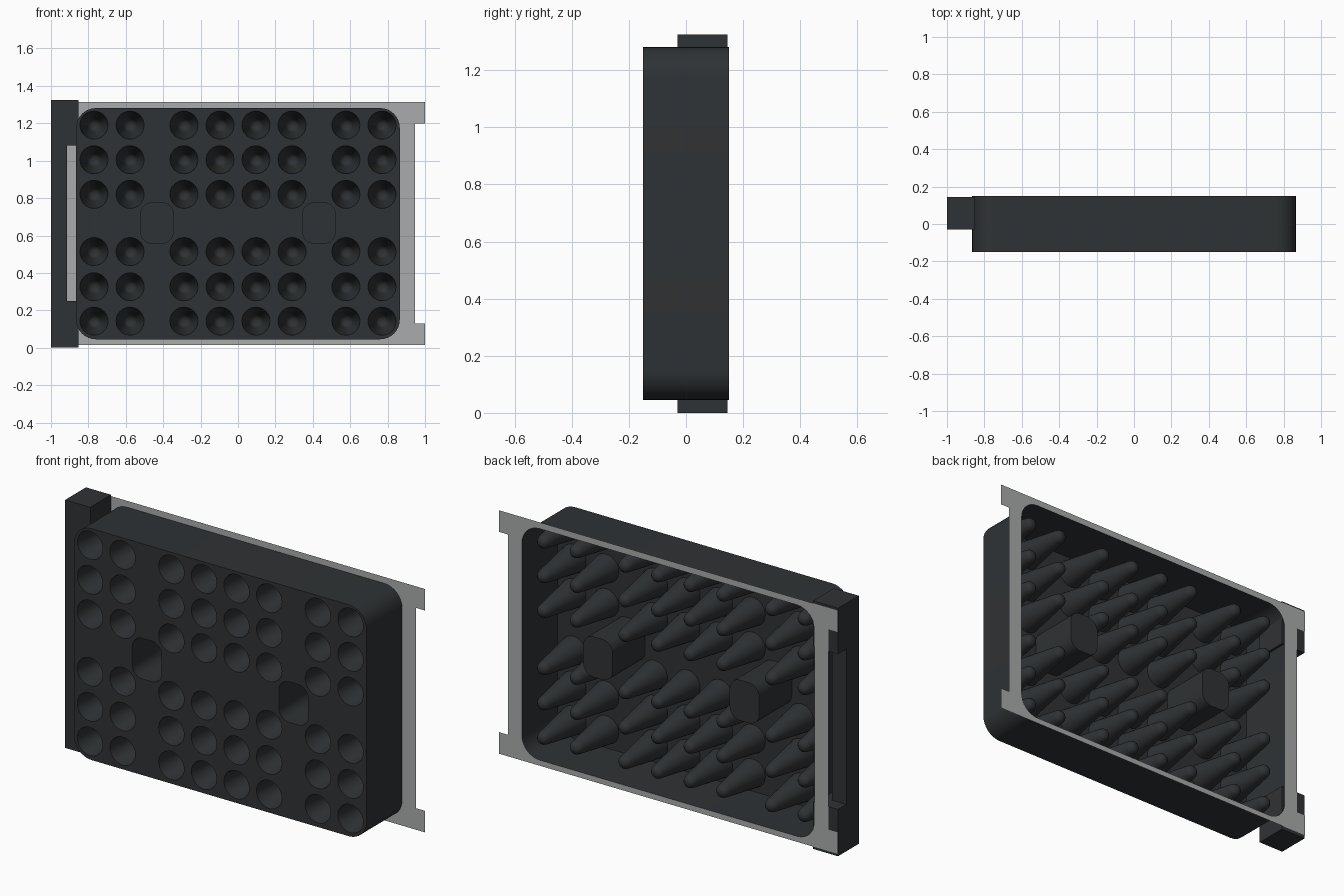
import bpy, bmesh
from math import pi, cos, sin, radians

if "Cube" in bpy.data.objects:
    bpy.data.objects.remove(bpy.data.objects["Cube"])

CZ = 0.663            # height of the tray centre
FRONT, BACK = -0.15, 0.15


def material(name, rgb):
    m = bpy.data.materials.new(name)
    m.diffuse_color = (*rgb, 1)
    m.use_nodes = True
    m.node_tree.nodes["Principled BSDF"].inputs["Base Color"].default_value = m.diffuse_color
    return m


DARK = material("dark_plastic", (0.028, 0.032, 0.035))
GREY = material("grey_plastic", (0.40, 0.41, 0.415))


def finish(bm, name, mat):
    me = bpy.data.meshes.new(name)
    bm.to_mesh(me)
    bm.free()
    me.materials.append(mat)
    ob = bpy.data.objects.new(name, me)
    bpy.context.collection.objects.link(ob)
    bpy.ops.object.select_all(action='DESELECT')
    ob.select_set(True)
    bpy.context.view_layer.objects.active = ob
    bpy.ops.object.shade_smooth_by_angle(angle=radians(35))
    return ob


def circle(cx, cz, r, n=32):
    return [(cx + r * cos(2 * pi * i / n), cz + r * sin(2 * pi * i / n)) for i in range(n)]


def rounded_rect(cx, cz, hw, hh, r, seg=8):
    pts = []
    for k, (sx, sz) in enumerate([(1, 1), (-1, 1), (-1, -1), (1, -1)]):
        for i in range(seg + 1):
            a = (k + i / seg) * pi / 2
            pts.append((cx + sx * (hw - r) + r * cos(a), cz + sz * (hh - r) + r * sin(a)))
    return pts


def ring(bm, pts, y):
    return [bm.verts.new((x, y, z)) for x, z in pts]


def loop_edges(bm, vs):
    out = []
    for a, b in zip(vs, vs[1:] + vs[:1]):
        out.append(bm.edges.get((a, b)) or bm.edges.new((a, b)))
    return out


def loft(bm, sections, cap):
    """Skin a list of (points, y) sections; returns the edges of the first one."""
    rings = [ring(bm, p, y) for p, y in sections]
    n = len(rings[0])
    for r0, r1 in zip(rings, rings[1:]):
        for i in range(n):
            j = (i + 1) % n
            bm.faces.new((r0[i], r0[j], r1[j], r1[i]))
    if cap:
        bm.faces.new(rings[-1])
    return loop_edges(bm, rings[0])


def prism(bm, pts, y0, y1):
    a, b = ring(bm, pts, y0), ring(bm, pts, y1)
    n = len(pts)
    for i in range(n):
        j = (i + 1) % n
        bm.faces.new((a[i], a[j], b[j], b[i]))
    bm.faces.new(a)
    bm.faces.new(b)


# Tray: thin open-backed shell with conical wells and two hollow posts
outline = rounded_rect(0, CZ, 0.865, 0.618, 0.105)
bm = bmesh.new()
edges = loft(bm, [(outline, FRONT), (outline, BACK)], False)
for x in (0.096, 0.289, 0.577, 0.77):
    for z in (0.142, 0.326, 0.514, 0.82, 1.005, 1.19):
        for s in (-1, 1):
            profile = [(0.075, FRONT), (0.036, 0.098), (0.031, 0.113), (0.021, 0.124), (0.008, 0.129)]
            edges += loft(bm, [(circle(s * x, z, r), y) for r, y in profile], True)
for s in (-1, 1):
    post = rounded_rect(s * 0.433, 0.667, 0.087, 0.108, 0.06)
    edges += loft(bm, [(post, FRONT), (post, 0.125)], True)
bmesh.ops.triangle_fill(bm, use_beauty=True, use_dissolve=False, edges=edges, normal=(0, -1, 0))
bmesh.ops.recalc_face_normals(bm, faces=bm.faces[:])
panel = next(f for f in bm.faces if all(abs(v.co.y - FRONT) < 1e-5 for v in f.verts))
if panel.normal.y > 0:
    bmesh.ops.reverse_faces(bm, faces=bm.faces[:])
finish(bm, "tray", DARK)

# Flange: thin sheet around the open back, with corner tabs
bm = bmesh.new()
right = [(1, 0.015), (1, 0.13), (0.947, 0.13), (0.947, 1.2), (1, 1.2), (1, 1.315)]
left = [(-x, z) for x, z in reversed(right)]
edges = loop_edges(bm, ring(bm, right + left, BACK))
edges += loop_edges(bm, ring(bm, outline, BACK))
bmesh.ops.triangle_fill(bm, use_beauty=True, use_dissolve=False, edges=edges, normal=(0, 1, 0))
for f in bm.faces:
    f.normal_update()
    if f.normal.y < 0:
        f.normal_flip()
finish(bm, "back_flange", GREY)

# Side handle: C-shaped bar with thicker end blocks
bm = bmesh.new()
X0, X1, X2 = -1.0, -0.915, -0.852
Z0, Z1, Z2, Z3 = 0.0, 0.25, 1.08, 1.325
prism(bm, [(X0, Z0), (X2, Z0), (X2, Z1), (X1, Z1), (X1, Z2), (X2, Z2), (X2, Z3), (X0, Z3)], -0.03, 0.075)
for lo, hi in ((Z0, Z1), (Z2, Z3)):
    prism(bm, [(X0, lo), (X2, lo), (X2, hi), (X0, hi)], 0.075, 0.145)
bmesh.ops.recalc_face_normals(bm, faces=bm.faces[:])
finish(bm, "side_handle", DARK)
